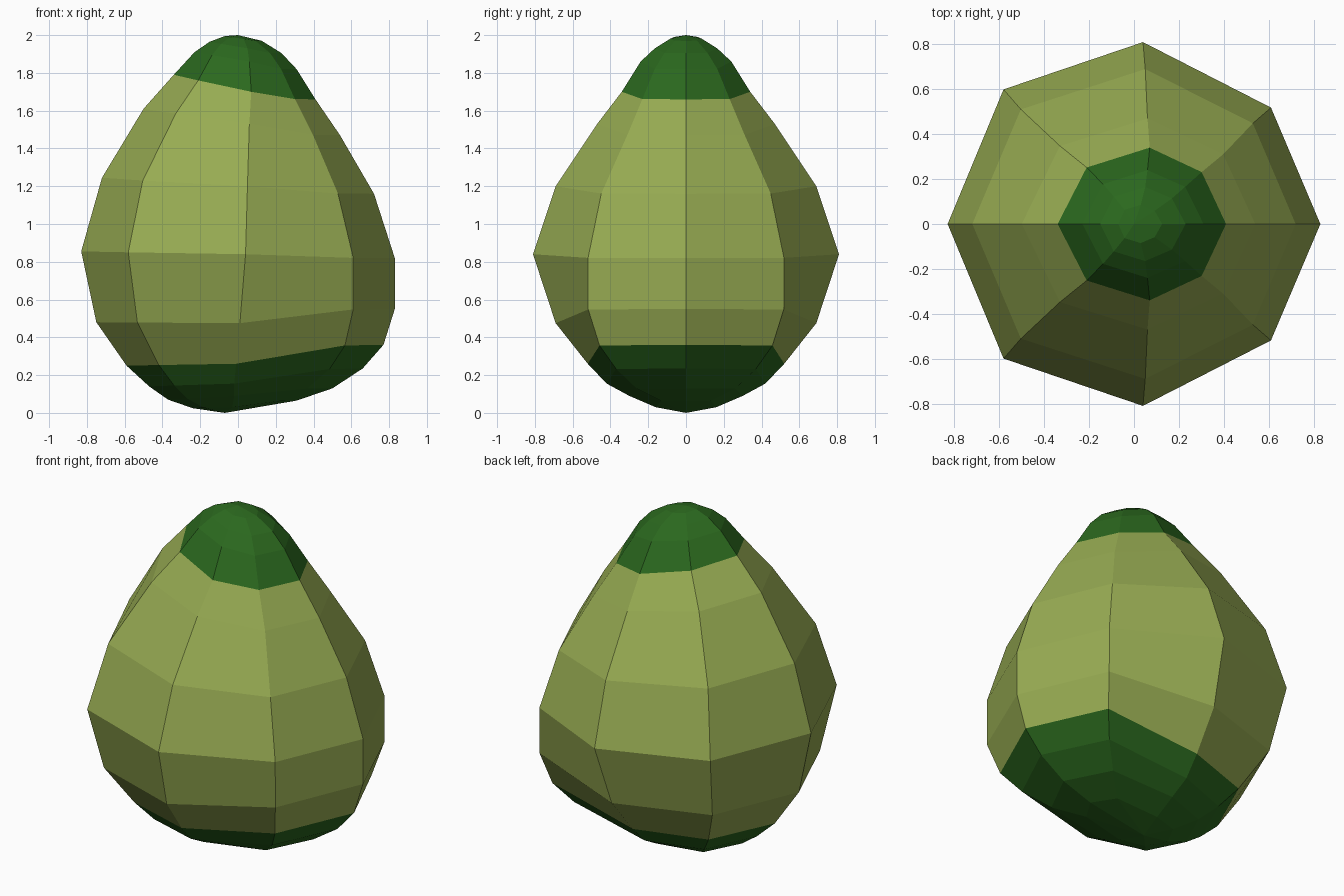
import bpy, bmesh

# Tilted eight-sided rings, top to bottom:
# left x, left z, middle x, middle z, middle half-width, right x, right z,
# then diagonal half-width ratio on the right and x ratio on the left
RINGS = [
    (-0.07, 1.995, 0.03, 1.98, 0.085, 0.125, 1.97, 0.69, 0.60),
    (-0.15, 1.965, 0.05, 1.93, 0.165, 0.23, 1.905, 0.69, 0.60),
    (-0.23, 1.91, 0.06, 1.86, 0.24, 0.31, 1.82, 0.69, 0.60),
    (-0.34, 1.79, 0.07, 1.70, 0.34, 0.41, 1.66, 0.68, 0.62),
    (-0.50, 1.61, 0.06, 1.53, 0.47, 0.54, 1.47, 0.66, 0.66),
    (-0.72, 1.245, 0.05, 1.20, 0.69, 0.72, 1.16, 0.65, 0.70),
    (-0.83, 0.855, 0.04, 0.84, 0.81, 0.83, 0.82, 0.64, 0.70),
    (-0.75, 0.48, 0.01, 0.475, 0.69, 0.83, 0.55, 0.75, 0.71),
    (-0.59, 0.25, -0.01, 0.26, 0.52, 0.77, 0.36, 0.88, 0.71),
    (-0.47, 0.14, -0.02, 0.155, 0.42, 0.66, 0.235, 0.88, 0.72),
    (-0.37, 0.07, -0.02, 0.09, 0.30, 0.50, 0.13, 0.87, 0.73),
    (-0.24, 0.025, -0.03, 0.03, 0.16, 0.31, 0.065, 0.82, 0.74),
]


def ring_points(r):
    xl, zl, xm, zm, h, xr, zr, k, f = r
    half = [(xr * 0.735, h * k, zr * 0.97 + zm * 0.03),
            (xm, h, zm),
            (xl * f, h * 0.74, zl * 0.67 + zm * 0.33)]
    back = [(x, -y, z) for x, y, z in reversed(half)]
    return [(xr, 0, zr)] + half + [(xl, 0, zl)] + back


def material(name, colour):
    m = bpy.data.materials.new(name)
    m.diffuse_color = (*colour, 1)
    return m


def shell(name, rings, mat, top=None, bottom=None):
    bm = bmesh.new()
    loops = [[bm.verts.new(p) for p in ring_points(r)] for r in rings]
    for a, b in zip(loops, loops[1:]):
        for i in range(8):
            j = (i + 1) % 8
            bm.faces.new((a[i], b[i], b[j], a[j]))
    if top:
        tip = bm.verts.new(top)
        for i in range(8):
            bm.faces.new((tip, loops[0][i], loops[0][(i + 1) % 8]))
    if bottom:
        tip = bm.verts.new(bottom)
        for i in range(8):
            bm.faces.new((tip, loops[-1][(i + 1) % 8], loops[-1][i]))
    me = bpy.data.meshes.new(name)
    bm.to_mesh(me)
    bm.free()
    me.materials.append(mat)
    ob = bpy.data.objects.new(name, me)
    bpy.context.collection.objects.link(ob)


light = material("light_green", (0.31, 0.41, 0.085))
dark = material("dark_green", (0.024, 0.14, 0.013))

# Domed tip, pear-shaped body and rounded base share their border rings
shell("top_cap", RINGS[:4], dark, top=(0, 0, 2.0))
shell("fruit_body", RINGS[3:9], light)
shell("bottom_cap", RINGS[8:], dark, bottom=(-0.07, 0, 0))
